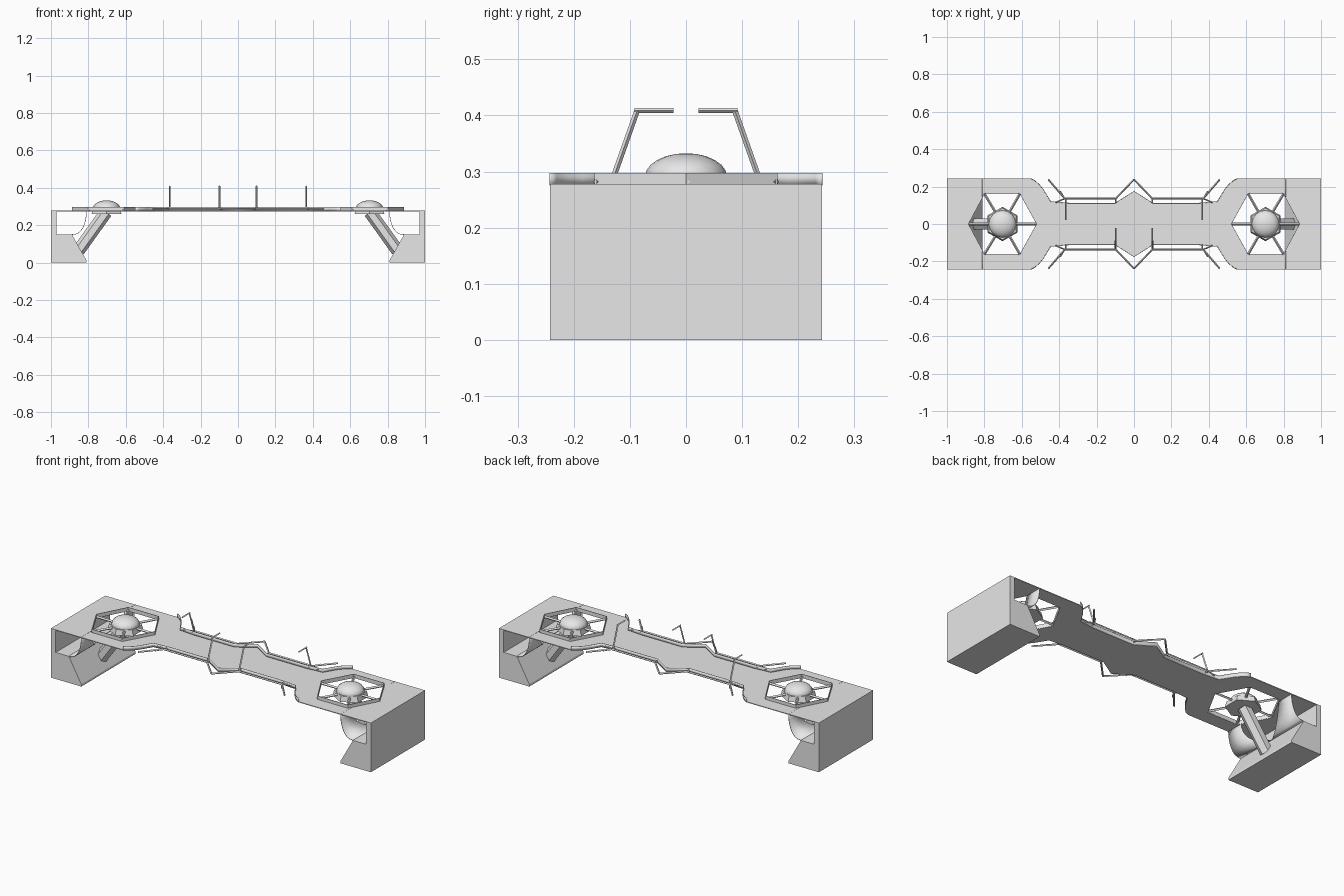
import bpy, bmesh, math
from mathutils import Vector

if "Cube" in bpy.data.objects:
    bpy.data.objects.remove(bpy.data.objects["Cube"])

grey = bpy.data.materials.new("plain_grey")
grey.use_nodes = True
grey.diffuse_color = (0.8, 0.8, 0.8, 1)
grey.node_tree.nodes["Principled BSDF"].inputs["Base Color"].default_value = (0.8, 0.8, 0.8, 1)

DECK, RIM, WIDE = 0.278, 0.297, 0.242
HUB_X = 0.703


def finish(name, bm, mirror=(False, False), thick=0, offset=0, smooth=False):
    """Turn a bmesh into an object, with optional thickness and mirroring."""
    bmesh.ops.recalc_face_normals(bm, faces=bm.faces)
    mesh = bpy.data.meshes.new(name)
    bm.to_mesh(mesh)
    bm.free()
    mesh.materials.append(grey)
    ob = bpy.data.objects.new(name, mesh)
    bpy.context.collection.objects.link(ob)
    if any(mirror):
        mod = ob.modifiers.new("Mirror", 'MIRROR')
        mod.use_axis = (mirror[0], mirror[1], False)
    if thick:
        mod = ob.modifiers.new("Solidify", 'SOLIDIFY')
        mod.thickness, mod.offset = thick, offset
    if smooth:
        bpy.ops.object.select_all(action='DESELECT')
        ob.select_set(True)
        bpy.context.view_layer.objects.active = ob
        bpy.ops.object.shade_smooth_by_angle(angle=math.radians(35))
    return ob


def wall(bm, points, z0, z1):
    """Upright ribbon along a plan path."""
    low = [bm.verts.new((x, y, z0)) for x, y in points]
    top = [bm.verts.new((x, y, z1)) for x, y in points]
    for i in range(len(points) - 1):
        bm.faces.new((low[i], low[i + 1], top[i + 1], top[i]))


def rod(bm, a, b, radius, sides=4):
    """Straight bar between two points."""
    a, b = Vector(a), Vector(b)
    new = bmesh.ops.create_cone(bm, cap_ends=True, segments=sides, radius1=radius,
                                radius2=radius, depth=(b - a).length)["verts"]
    turn = (b - a).to_track_quat('Z', 'Y').to_matrix()
    bmesh.ops.rotate(bm, verts=new, matrix=turn)
    bmesh.ops.translate(bm, verts=new, vec=(a + b) / 2)


def path(bm, points, radius):
    for a, b in zip(points, points[1:]):
        rod(bm, a, b, radius)


# Plan outline of one quarter of the deck and its hexagonal opening
edge = [(0.55, WIDE), (0.53, 0.232), (0.505, 0.21), (0.485, 0.185), (0.445, 0.12),
        (0.35, 0.112), (0.1, 0.112), (0, 0.175)]
opening = [(0.52, 0), (0.61, 0.162), (0.8, 0.162), (0.886, 0)]

# Deck sheet
bm = bmesh.new()
outline = [(1, 0), (1, WIDE)] + edge + [(0, 0)] + opening
bm.faces.new([bm.verts.new((x, y, DECK - 0.002)) for x, y in outline])
finish("deck", bm, (True, True), 0.004)

# Low curbs along the neck and around the openings
bm = bmesh.new()
wall(bm, edge, DECK - 0.003, RIM)
finish("deck_curb", bm, (True, True), 0.003, smooth=True)
bm = bmesh.new()
wall(bm, opening, DECK - 0.003, RIM)
finish("opening_rim", bm, (True, True), 0.003)

# End supports: outer wall and wedge-shaped foot
bm = bmesh.new()
profile = [(1, 0), (0.81, 0), (0.81, 0.012), (0.888, 0.15), (0.97, 0.15), (0.97, DECK - 0.002),
           (1, DECK - 0.002)]
face = bm.faces.new([bm.verts.new((x, -WIDE, z)) for x, z in profile])
new = bmesh.ops.extrude_face_region(bm, geom=[face])["geom"]
bmesh.ops.translate(bm, verts=[v for v in new if isinstance(v, bmesh.types.BMVert)],
                    vec=(0, 2 * WIDE, 0))
finish("end_support", bm, (True, False))

# Curved brackets under the deck, trimmed to the slanted side of the opening
bm = bmesh.new()
rows = []
for i in range(9):
    t = math.radians(90 * i / 8)
    x = 0.888 - 0.078 * math.cos(t) ** 0.8 if i < 8 else 0.888
    z = DECK - 0.128 * math.sin(t)
    inner = 0.162 * min(1, max(0, (0.886 - x) / 0.086))
    rows.append([bm.verts.new((x, y, z)) for y in (inner, WIDE)])
for a, b in zip(rows, rows[1:]):
    bm.faces.new((a[0], a[1], b[1], b[0]))
finish("curved_bracket", bm, (True, True), 0.003, smooth=True)

# Hexagonal hubs with spokes
bm = bmesh.new()
hub = bmesh.ops.create_cone(bm, cap_ends=True, segments=6, radius1=0.092, radius2=0.084,
                            depth=0.03)["verts"]
bmesh.ops.translate(bm, verts=hub, vec=(HUB_X, 0, 0.275))
finish("hub", bm, (True, False))
bm = bmesh.new()
corners = opening + [(x, -y) for x, y in opening[1:3]]
for x, y in corners:
    start = Vector((HUB_X, 0)).lerp(Vector((x, y)), 0.4)
    rod(bm, (start.x, start.y, 0.282), (x, y, 0.282), 0.007)
finish("hub_spokes", bm, (True, False))

# Domes on the hubs
bm = bmesh.new()
bmesh.ops.create_uvsphere(bm, u_segments=16, v_segments=12, radius=0.073)
bmesh.ops.bisect_plane(bm, geom=bm.verts[:] + bm.edges[:] + bm.faces[:], plane_co=(0, 0, -0.001),
                       plane_no=(0, 0, -1), clear_outer=True)
bmesh.ops.scale(bm, verts=bm.verts, vec=(1, 1, 0.57))
bmesh.ops.translate(bm, verts=bm.verts, vec=(HUB_X, 0, 0.291))
finish("dome", bm, (True, False), smooth=True)

# Slanted struts from the hubs down to the feet
bm = bmesh.new()
rod(bm, (0.705, 0, 0.27), (0.852, 0, 0.065), 0.034, 6)
finish("slanted_strut", bm, (True, False))

# Side rails following the neck, with short ties to the deck
bm = bmesh.new()
RAIL_Z = 0.288
path(bm, [(x, y, RAIL_Z) for x, y in
          [(0, 0.238), (0.098, 0.136), (0.37, 0.136), (0.458, 0.238)]], 0.005)
rod(bm, (0.37, 0.136, RAIL_Z), (0.42, 0.115, RAIL_Z), 0.004)
rod(bm, (0.365, 0.11, RAIL_Z), (0.365, 0.136, RAIL_Z), 0.004)
rod(bm, (0.098, 0.112, RAIL_Z), (0.098, 0.136, RAIL_Z), 0.004)
rod(bm, (0.37, 0.136, RAIL_Z), (0.395, 0.175, RAIL_Z), 0.004)
finish("side_rail", bm, (True, True))

# Lamp posts leaning over the deck, outer pair at the back, inner pair at the front
for name, x, side in (("back_lamp_post", 0.365, 1), ("front_lamp_post", 0.098, -1)):
    bm = bmesh.new()
    path(bm, [(x, side * 0.131, 0.285), (x, side * 0.087, 0.409)], 0.005)
    rod(bm, (x, side * 0.092, 0.409), (x, side * 0.022, 0.409), 0.0045)
    finish(name, bm, (True, False))
